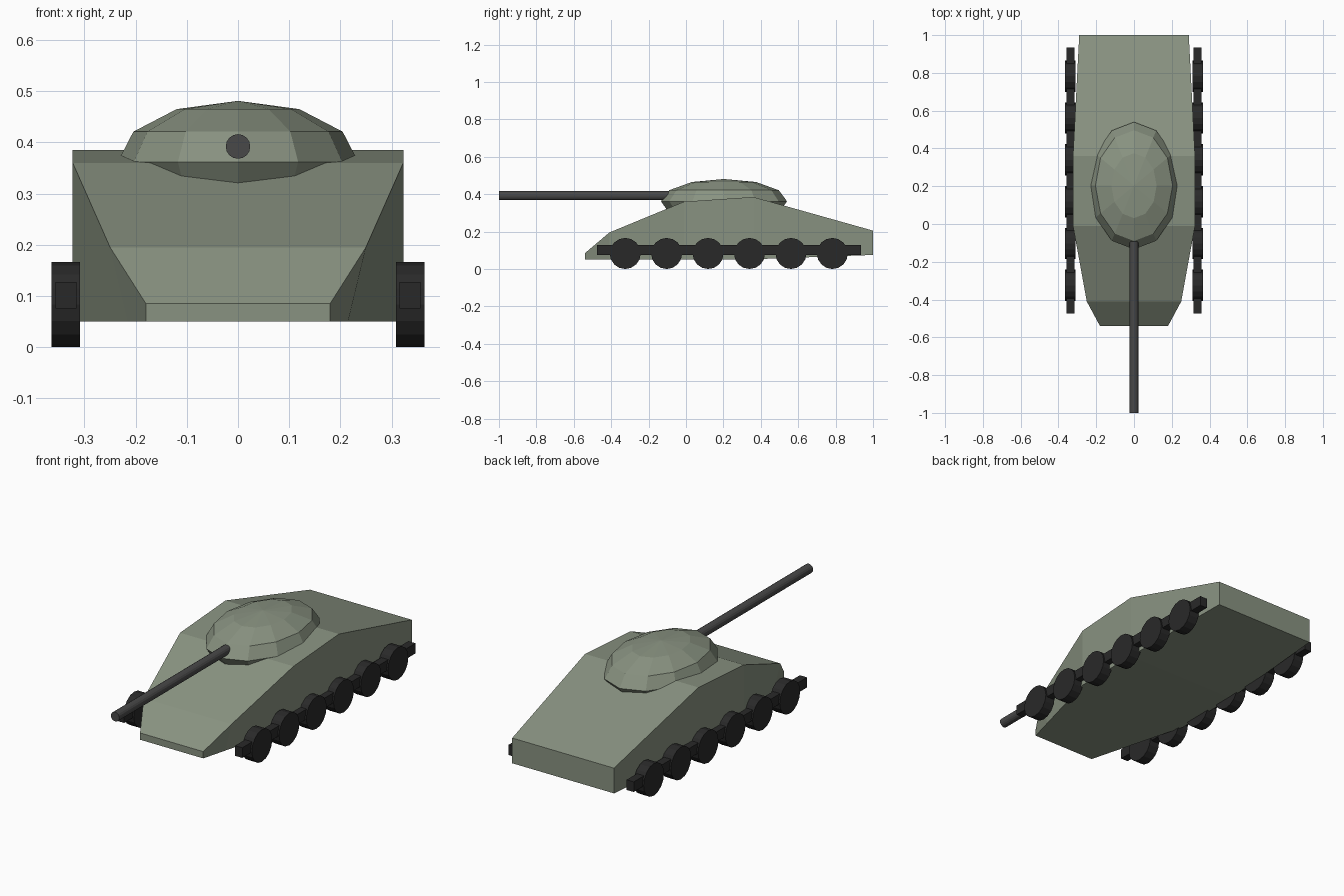
import bpy, bmesh, math

if "Cube" in bpy.data.objects:
    bpy.data.objects.remove(bpy.data.objects["Cube"])


def material(name, rgb):
    m = bpy.data.materials.new(name)
    m.diffuse_color = (*rgb, 1)
    m.use_nodes = True
    m.node_tree.nodes["Principled BSDF"].inputs["Base Color"].default_value = m.diffuse_color
    return m


GREEN = material("green_paint", (0.25, 0.29, 0.22))
STEEL = material("dark_steel", (0.065, 0.065, 0.065))
RUBBER = material("black_rubber", (0.022, 0.022, 0.022))


def loft(name, rings, mat):
    """Skin a list of equal-length closed rings and cap both ends."""
    bm = bmesh.new()
    loops = [[bm.verts.new(p) for p in ring] for ring in rings]
    n = len(loops[0])
    for a, b in zip(loops, loops[1:]):
        for i in range(n):
            j = (i + 1) % n
            bm.faces.new((a[i], a[j], b[j], b[i]))
    bm.faces.new(loops[0])
    bm.faces.new(loops[-1])
    bmesh.ops.recalc_face_normals(bm, faces=bm.faces)
    mesh = bpy.data.meshes.new(name)
    bm.to_mesh(mesh)
    bm.free()
    mesh.materials.append(mat)
    obj = bpy.data.objects.new(name, mesh)
    bpy.context.collection.objects.link(obj)
    return obj


def cylinder(name, radius, depth, loc, rot, sides, mat):
    bpy.ops.mesh.primitive_cylinder_add(vertices=sides, radius=radius, depth=depth,
                                        location=loc, rotation=rot)
    obj = bpy.context.object
    obj.name = name
    obj.data.materials.append(mat)
    return obj


# Hull: sections along y as (y, top half width, top z, bottom half width, bottom z)
sections = [(-0.54, 0.18, 0.085, 0.18, 0.05),
            (-0.41, 0.25, 0.195, 0.215, 0.05),
            (-0.01, 0.323, 0.36, 0.323, 0.05),
            (0.36, 0.323, 0.385, 0.323, 0.052),
            (1.0, 0.29, 0.205, 0.29, 0.075)]
loft("hull", [[(-b, y, zb), (b, y, zb), (t, y, zt), (-t, y, zt)]
              for y, t, zt, b, zb in sections], GREEN)

# Turret: twelve-sided oval dome with an undercut lower rim
profile = [(0.87, 0.30), (1.0, 0.362), (0.87, 0.421), (0.51, 0.465), (0.004, 0.481)]
loft("turret", [[(0.235 * s * math.cos(k * math.pi / 6),
                  0.203 + 0.337 * s * math.sin(k * math.pi / 6), z)
                 for k in range(12)] for s, z in profile], GREEN)

# Gun barrel
cylinder("gun_barrel", 0.024, 0.96, (0, -0.52, 0.392), (math.pi / 2, 0, 0), 16, STEEL)

# Running gear on both sides
for side, label in ((-1, "left"), (1, "right")):
    bpy.ops.mesh.primitive_cube_add(size=1, location=(side * 0.3365, 0.23, 0.101))
    bar = bpy.context.object
    bar.name = label + "_track_beam"
    bar.scale = (0.041, 1.41, 0.052)
    bar.data.materials.append(RUBBER)
    for i in range(6):
        cylinder(f"{label}_wheel_{i + 1}", 0.083, 0.056,
                 (side * 0.3365, -0.325 + 0.2215 * i, 0.083),
                 (0, math.pi / 2, 0), 16, RUBBER)
